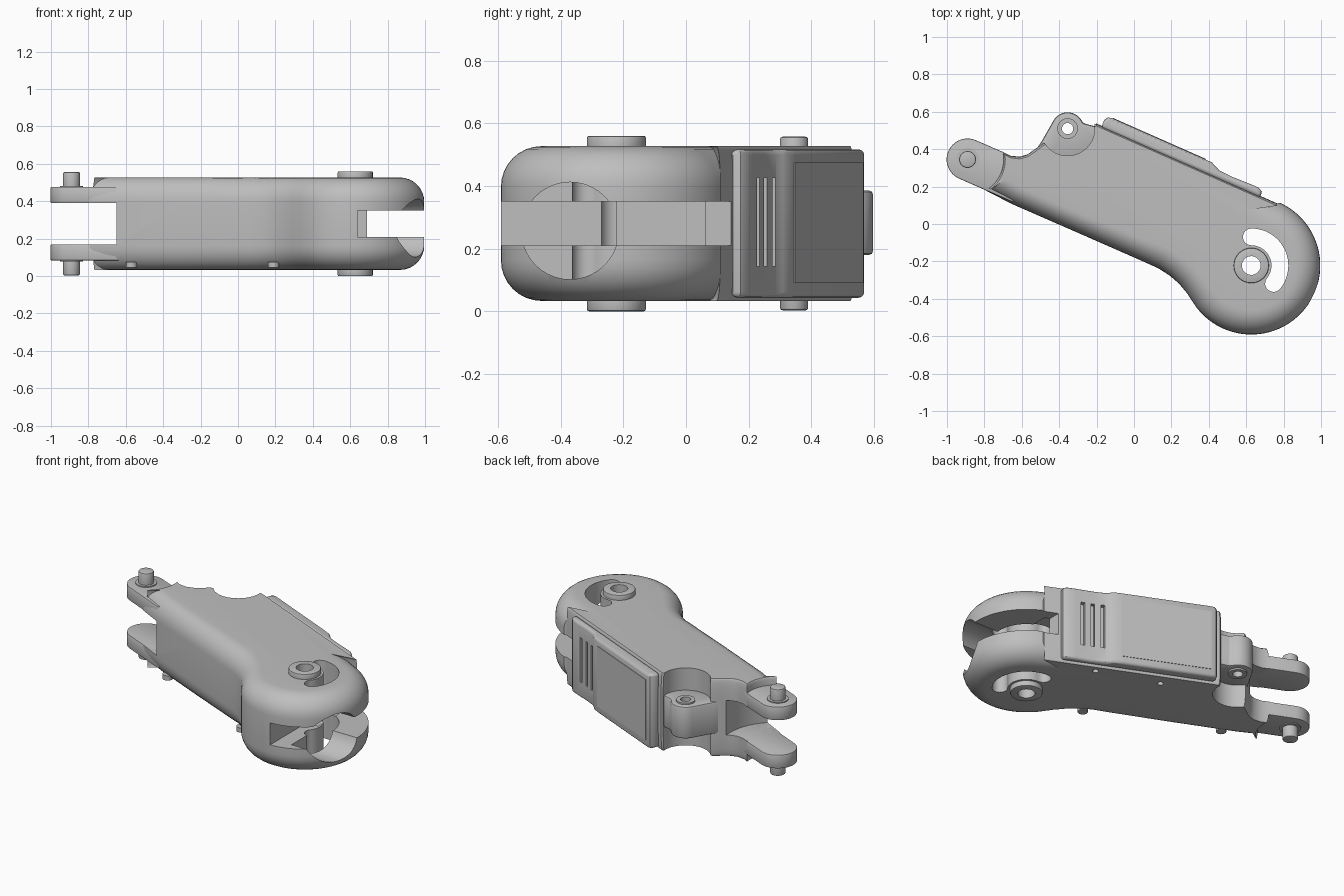
import bpy, bmesh, math
from math import sin, cos, pi, radians
from mathutils import Vector

old = bpy.data.objects.get("Cube")
if old:
    bpy.data.objects.remove(old, do_unlink=True)

grey = bpy.data.materials.new("plain_grey")
grey.use_nodes = True
grey.diffuse_color = (0.52, 0.52, 0.52, 1)
grey.node_tree.nodes["Principled BSDF"].inputs["Base Color"].default_value = (0.52, 0.52, 0.52, 1)

MID = 0.28                      # mirror plane height
HUB = Vector((0.627, -0.222))   # big rounded joint
FORK = Vector((-0.89, 0.345))   # fork pins
LUG = Vector((-0.355, 0.51))    # small side hinge
BACK = Vector((-0.2, 0.537))    # start of the back edge
U = Vector((cos(radians(-23.8)), sin(radians(-23.8))))
V = Vector((-U.y, U.x))


def arc(c, r, a0, a1, n):
    return [Vector((c[0] + r * cos(radians(a0 + (a1 - a0) * i / n)),
                    c[1] + r * sin(radians(a0 + (a1 - a0) * i / n)))) for i in range(n + 1)]


def circle(c, r, n=40):
    return arc(c, r, 0, 360, n)[:-1]


def along(pts):
    """Points given along and out from the back edge."""
    return [BACK + U * a + V * b for a, b in pts]


def rect(a0, a1, b0, b1):
    return [(a0, b0), (a1, b0), (a1, b1), (a0, b1)]


def loft(name, rings):
    """Stacked outlines [(points, z), ...] closed with flat caps."""
    bm = bmesh.new()
    loops = [[bm.verts.new((p[0], p[1], z)) for p in pts] for pts, z in rings]
    n = len(loops[0])
    for lo, hi in zip(loops, loops[1:]):
        for i in range(n):
            j = (i + 1) % n
            bm.faces.new((lo[i], lo[j], hi[j], hi[i]))
    bm.faces.new(loops[0][::-1])
    bm.faces.new(loops[-1])
    bmesh.ops.recalc_face_normals(bm, faces=bm.faces)
    me = bpy.data.meshes.new(name)
    bm.to_mesh(me)
    bm.free()
    me.materials.append(grey)
    ob = bpy.data.objects.new(name, me)
    bpy.context.collection.objects.link(ob)
    return ob


def prism(name, pts, z0, z1):
    return loft(name, [(pts, z0), (pts, z1)])


def apply(ob, mod):
    bpy.context.view_layer.objects.active = ob
    bpy.ops.object.modifier_apply(modifier=mod.name)


def bevel(ob, width, segments=3, angle=40):
    m = ob.modifiers.new("bevel", 'BEVEL')
    m.width, m.segments = width, segments
    m.limit_method, m.angle_limit = 'ANGLE', radians(angle)
    apply(ob, m)
    return ob


def cut(ob, *cutters):
    for c in cutters:
        c.hide_render = True
        m = ob.modifiers.new("cut", 'BOOLEAN')
        m.operation, m.object, m.solver = 'DIFFERENCE', c, 'EXACT'
        apply(ob, m)
        bpy.data.objects.remove(c, do_unlink=True)
    return ob


def inset(pts, radii, k):
    """Move every edge of an outline inwards by its own radius times k."""
    out = []
    n = len(pts)
    for i, p in enumerate(pts):
        d1 = (p - pts[i - 1]).normalized()
        d2 = (pts[(i + 1) % n] - p).normalized()
        n1, n2 = Vector((-d1.y, d1.x)), Vector((-d2.y, d2.x))
        r1, r2 = radii[i - 1] * k, radii[i] * k
        det = n1.x * n2.y - n1.y * n2.x
        if abs(det) > 0.4:
            q = Vector(((r1 * n2.y - r2 * n1.y) / det, (n1.x * r2 - n2.x * r1) / det))
        else:
            q = (n1 + n2).normalized() * (r1 + r2) / 2
        out.append(p + q)
    return out


# Main shell: soft front and joint edges, nearly sharp back and end
front = [Vector(p) for p in [(-0.655, 0.108), (-0.3, -0.047), (0.06, -0.205), (0.13, -0.237),
                             (0.19, -0.275), (0.24, -0.318), (0.285, -0.372)]]
joint = arc(HUB, 0.369, 218, 425, 46)
back = [Vector(p) for p in [(0.766, 0.11), (-0.2, 0.537), (-0.49, 0.43), (-0.53, 0.4),
                            (-0.57, 0.372), (-0.61, 0.36), (-0.66, 0.365), (-0.7, 0.385)]]
end = arc(FORK, 0.19, 8, -60, 9)
outline = front + joint + back + end
radii = ([0.1] * 2 + [0.12] * (len(front) - 2) + [0.13] * (len(joint) - 1)
         + [0.012] * (len(back) + len(end)) + [0.1])
radii = radii[:len(outline)]
radii[-1] = 0.1
steps = 8
H = 0.247


def layers(sign):
    rings = []
    for s in range(steps + 1):
        t = pi / 2 * s / steps
        rings.append((inset(outline, radii, 1 - cos(t)), MID + sign * (H - 0.13 + 0.13 * sin(t))))
    return rings


shell = loft("main_shell", layers(-1)[::-1] + layers(1))

# Openings through the shell
arc_slot = (arc(HUB, 0.198, -39, 90, 24) + arc(HUB + Vector((0, 0.153)), 0.045, 90, 270, 8)[1:-1]
            + arc(HUB, 0.108, 90, -39, 24)
            + arc(arc(HUB, 0.153, -39, 0, 1)[0], 0.045, 141, 321, 8)[1:-1])
side_bore = prism("side_bore", circle((0, 0), 0.155), 0, 0.6)
side_bore.rotation_euler = (0, pi / 2, 0)
side_bore.location = (0.74, -0.37, 0.257)
bpy.context.view_layer.update()
cut(shell,
    prism("hinge_cut", circle(LUG, 0.145), -1, 1),
    prism("fork_gap", circle(FORK, 0.34, 64), 0.17, 0.39),
    prism("joint_slot", [(0.64, -0.8), (1.2, -0.8), (1.2, 0.4), (0.69, 0.4), (0.69, 0), (0.64, 0)],
          0.21, 0.35),
    prism("joint_pocket", rect(0.4, 0.72, -0.22, 0.06), 0.205, 0.355),
    side_bore,
    prism("arc_slot", arc_slot, -1, 1),
    prism("axle_hole", circle(HUB, 0.05), -1, 1),
    *[prism("screw_hole", circle(c, 0.018, 16), -0.1, 0.12) for c in [(0.45, 0.19), (0.07, 0.32)]])

# Joint bosses, fork arms and pins, mirrored above and below
fork_outline = (arc(FORK, 0.112, 66, 246, 24)
                + [Vector(p) for p in [(-0.655, 0.12), (-0.57, 0.13), (-0.57, 0.34), (-0.61, 0.355),
                                       (-0.66, 0.362), (-0.7, 0.385)]])
for sign, side in ((1, "upper"), (-1, "lower")):
    def part(name, pts, a, b):
        lo, hi = sorted((MID + sign * a, MID + sign * b))
        return prism(side + "_" + name, pts, lo, hi)
    boss = bevel(part("joint_boss", circle(HUB, 0.094, 48), 0.22, 0.28), 0.006, 2)
    cut(boss, prism("axle_hole", circle(HUB, 0.05), -1, 1))
    bevel(part("fork_arm", fork_outline, 0.11, 0.197), 0.006, 2)
    part("pin_collar", circle(FORK, 0.062), 0.19, 0.203)
    bevel(part("fork_pin", circle(FORK, 0.045), 0.15, 0.277), 0.008, 2)

# Side hinge lug with a ringed hole
lug_outline = arc(LUG, 0.087, 20, 150, 16) + [Vector(p) for p in [
    (-0.495, 0.44), (-0.53, 0.39), (-0.45, 0.3), (-0.25, 0.34), (-0.19, 0.45), (-0.2, 0.52)]]
lug = bevel(prism("hinge_lug", lug_outline, 0.18, 0.385), 0.015, 2)
ring = prism("hinge_ring", circle(LUG, 0.055), 0.17, 0.395)
for ob in (lug, ring):
    cut(ob, prism("hinge_hole", circle(LUG, 0.03), -1, 1))

# Back cover with a raised part, a lower grip part and three grip slots
cover = prism("back_cover", along([(0.03, -0.01), (0.03, 0.035), (0.04, 0.052), (0.06, 0.06),
                                   (0.6, 0.06), (0.65, 0.058), (0.675, 0.048), (0.7, 0.036),
                                   (0.78, 0.032), (0.88, 0.036), (0.93, 0.036), (0.955, 0.024),
                                   (0.962, -0.01)]), 0.043, 0.517)
bevel(cover, 0.018, 3, 60)
cut(cover, *[prism("grip_slot", along(rect(a, a + 0.022, 0.006, 0.1)), 0.143, 0.427)
             for a in (0.705, 0.765, 0.825)])
prism("cover_panel", along(rect(0.07, 0.61, 0.055, 0.063)), 0.09, 0.475)

# Small pegs along the lower front edge
for c in [(-0.57, 0.105), (0.19, -0.235)]:
    prism("front_peg", circle(c, 0.03, 20), 0.045, 0.075)

# Smooth curves, crisp edges
for ob in bpy.context.collection.objects:
    ob.select_set(ob.type == 'MESH')
bpy.ops.object.shade_smooth_by_angle(angle=radians(30))
